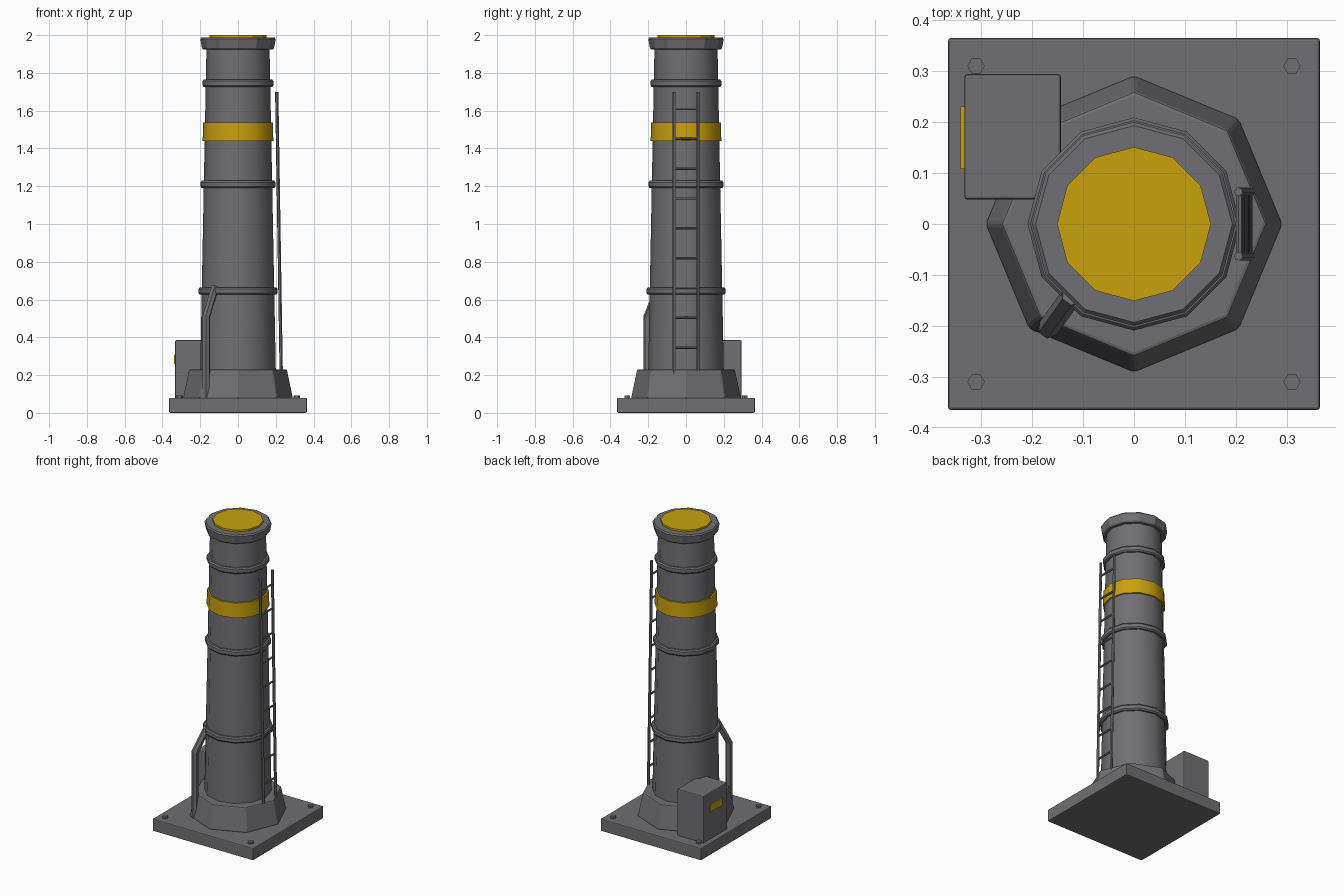
import bpy, bmesh, math
from mathutils import Vector

if "Cube" in bpy.data.objects:
    bpy.data.objects.remove(bpy.data.objects["Cube"])


def material(name, rgb):
    m = bpy.data.materials.new(name)
    m.diffuse_color = (*rgb, 1)
    m.use_nodes = True
    m.node_tree.nodes["Principled BSDF"].inputs["Base Color"].default_value = m.diffuse_color
    return m


GREY = material("steel grey", (0.162, 0.159, 0.172))
YELLOW = material("safety yellow", (0.59, 0.355, 0.004))


def finish(name, bm, mat, bevel=0.0, smooth=False):
    bmesh.ops.recalc_face_normals(bm, faces=bm.faces)
    me = bpy.data.meshes.new(name)
    bm.to_mesh(me)
    bm.free()
    me.materials.append(mat)
    ob = bpy.data.objects.new(name, me)
    bpy.context.collection.objects.link(ob)
    if bevel:
        mod = ob.modifiers.new("Bevel", 'BEVEL')
        mod.width, mod.segments, mod.limit_method = bevel, 2, 'ANGLE'
        mod.angle_limit = math.radians(35)
    if smooth:
        bpy.ops.object.select_all(action='DESELECT')
        ob.select_set(True)
        bpy.context.view_layer.objects.active = ob
        bpy.ops.object.shade_smooth_by_angle(angle=math.radians(35))
    return ob


def box(name, lo, hi, mat, bevel=0.0):
    bm = bmesh.new()
    bmesh.ops.create_cube(bm, size=1)
    for v in bm.verts:
        v.co = [l + (c + 0.5) * (h - l) for c, l, h in zip(v.co, lo, hi)]
    return finish(name, bm, mat, bevel)


def lathe(name, profile, sides, mat, centre=(0, 0), bevel=0.0, smooth=False):
    """Closed solid from (radius, z) rings, first vertex on +x."""
    bm = bmesh.new()
    rings = [[bm.verts.new((centre[0] + r * math.cos(math.tau * i / sides),
                            centre[1] + r * math.sin(math.tau * i / sides), z))
              for i in range(sides)] for r, z in profile]
    for a, b in zip(rings, rings[1:]):
        for i in range(sides):
            j = (i + 1) % sides
            bm.faces.new((a[i], a[j], b[j], b[i]))
    bm.faces.new(rings[0])
    bm.faces.new(rings[-1])
    return finish(name, bm, mat, bevel, smooth)


def tube(name, points, radius, sides, mat):
    """Straight-segment tube with mitred bends."""
    pts = [Vector(p) for p in points]
    dirs = [(b - a).normalized() for a, b in zip(pts, pts[1:])]
    side = dirs[0].cross(dirs[-1])
    side = side.normalized() if side.length > 1e-4 else dirs[0].orthogonal().normalized()
    bm = bmesh.new()
    rings = []
    for k, p in enumerate(pts):
        d0, d1 = dirs[max(k - 1, 0)], dirs[min(k, len(dirs) - 1)]
        up = (d0 + d1).normalized().cross(side)
        stretch = 1 / math.cos(d0.angle(d1) / 2)
        rings.append([bm.verts.new(p + radius * (side * math.cos(math.tau * i / sides)
                                   + up * stretch * math.sin(math.tau * i / sides)))
                      for i in range(sides)])
    for a, b in zip(rings, rings[1:]):
        for i in range(sides):
            j = (i + 1) % sides
            bm.faces.new((a[i], a[j], b[j], b[i]))
    bm.faces.new(rings[0])
    bm.faces.new(rings[-1])
    return finish(name, bm, mat)


def column_radius(z):
    return 0.2 - 0.033 * (z - 0.23) / 1.7


# Base plate with anchor bolts and octagonal plinth
box("base_plate", (-0.365, -0.365, 0), (0.365, 0.365, 0.08), GREY, 0.006)
for x in (-0.31, 0.31):
    for y in (-0.31, 0.31):
        lathe("anchor_bolt", [(0.017, 0.075), (0.017, 0.093)], 6, GREY, (x, y))
lathe("plinth", [(0.292, 0.078), (0.26, 0.23)], 8, GREY, bevel=0.007)

# Tapered column, rings, band and collar
lathe("column", [(column_radius(0.2), 0.2), (column_radius(1.95), 1.95)], 12, GREY, smooth=True)
for z in (0.645, 1.21, 1.745):
    r = column_radius(z)
    lathe("column_ring", [(r - 0.01, z - 0.019), (r + 0.011, z - 0.019), (r + 0.017, z - 0.011),
                          (r + 0.017, z + 0.011), (r + 0.011, z + 0.019), (r - 0.01, z + 0.019)],
          12, GREY, smooth=True)
lathe("warning_band", [(0.187, 1.44), (0.185, 1.537)], 12, YELLOW, smooth=True)
lathe("top_collar", [(0.184, 1.925), (0.191, 1.932), (0.2, 1.98), (0.193, 1.988)], 12, GREY)
lathe("top_cap", [(0.151, 1.98), (0.151, 2.0)], 12, YELLOW)

# Control cabinet with label plate
box("control_cabinet", (-0.333, 0.048, 0.075), (-0.143, 0.294, 0.385), GREY, 0.006)
box("cabinet_label", (-0.34, 0.108, 0.26), (-0.332, 0.231, 0.307), YELLOW)

# Ladder leaning with the column taper
def ladder_x(z):
    return 0.229 - 0.024 * (z - 0.2) / 1.5


for y in (-0.063, 0.063):
    tube("ladder_rail", [(ladder_x(0.2), y, 0.2), (ladder_x(1.7), y, 1.7)], 0.009, 6, GREY)
for i in range(9):
    z = 0.345 + 0.158 * i
    tube("ladder_rung", [(ladder_x(z), -0.063, z), (ladder_x(z), 0.063, z)], 0.0065, 6, GREY)

# Bent cable conduit
tube("cable_conduit", [(-0.168, -0.204, 0.075), (-0.168, -0.204, 0.51), (-0.122, -0.14, 0.665)],
     0.021, 6, GREY)
